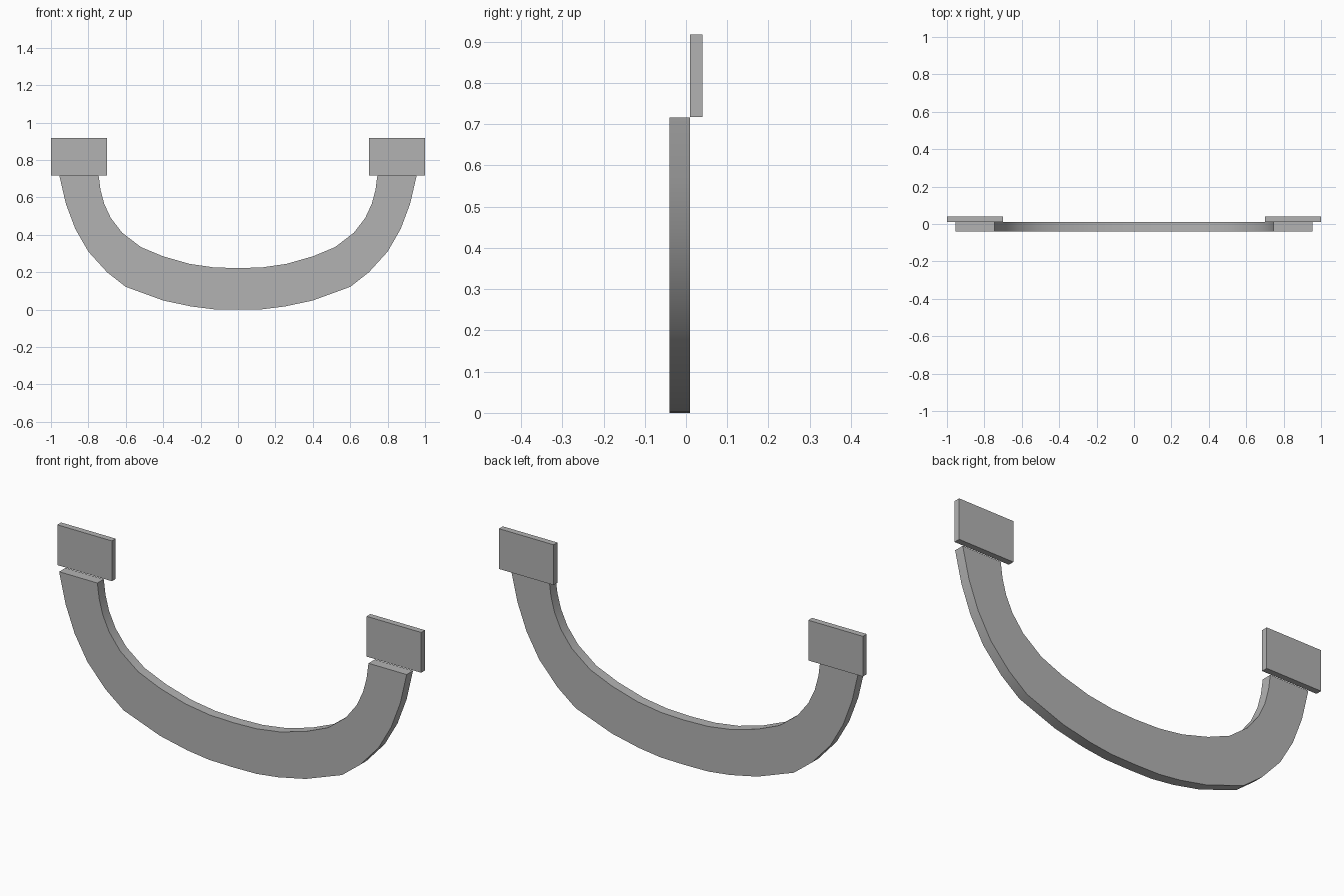
import bpy
import bmesh
import math

if "Cube" in bpy.data.objects:
    bpy.data.objects.remove(bpy.data.objects["Cube"], do_unlink=True)

# Single grey material
grey = bpy.data.materials.new("plain grey")
grey.use_nodes = True
colour = (0.45, 0.45, 0.45, 1.0)
grey.diffuse_color = colour
grey.node_tree.nodes["Principled BSDF"].inputs["Base Color"].default_value = colour


def add_object(name, bm):
    bmesh.ops.recalc_face_normals(bm, faces=bm.faces)
    mesh = bpy.data.meshes.new(name)
    bm.to_mesh(mesh)
    bm.free()
    mesh.materials.append(grey)
    obj = bpy.data.objects.new(name, mesh)
    bpy.context.collection.objects.link(obj)
    return obj


def mirrored(half):
    """Complete a half outline (starting on the centre line) across x = 0."""
    return [(-x, z) for x, z in reversed(half[1:])] + half


# Curved band: matching outer and inner outlines, from bottom centre to tip
outer = mirrored([(0, 0), (0.13, 0.002), (0.25, 0.017), (0.40, 0.049), (0.60, 0.122),
                  (0.70, 0.20), (0.80, 0.31), (0.87, 0.432), (0.92, 0.565), (0.955, 0.716)])
inner = mirrored([(0, 0.222), (0.13, 0.226), (0.26, 0.245), (0.40, 0.285), (0.52, 0.335),
                  (0.62, 0.412), (0.68, 0.49), (0.715, 0.565), (0.735, 0.64), (0.745, 0.716)])

FRONT, BACK = -0.04, 0.01
bm = bmesh.new()
rows = [[bm.verts.new((x, FRONT, z)) for x, z in side] for side in (outer, inner)]
for i in range(len(outer) - 1):
    bm.faces.new((rows[0][i], rows[0][i + 1], rows[1][i + 1], rows[1][i]))
extruded = bmesh.ops.extrude_face_region(bm, geom=bm.faces[:])["geom"]
bmesh.ops.translate(bm, vec=(0, BACK - FRONT, 0),
                    verts=[g for g in extruded if isinstance(g, bmesh.types.BMVert)])
band = add_object("curved_band", bm)

# Smooth rims, sharp corners
bpy.ops.object.select_all(action='DESELECT')
band.select_set(True)
bpy.context.view_layer.objects.active = band
bpy.ops.object.shade_smooth_by_angle(angle=math.radians(30))

# Mounting plates behind the two tips
for name, side in (("left_end_plate", 1), ("right_end_plate", -1)):
    bm = bmesh.new()
    bmesh.ops.create_cube(bm, size=1)
    bmesh.ops.scale(bm, vec=(0.30, 0.03, 0.20), verts=bm.verts)
    bmesh.ops.translate(bm, vec=(side * 0.85, 0.025, 0.818), verts=bm.verts)
    add_object(name, bm)
